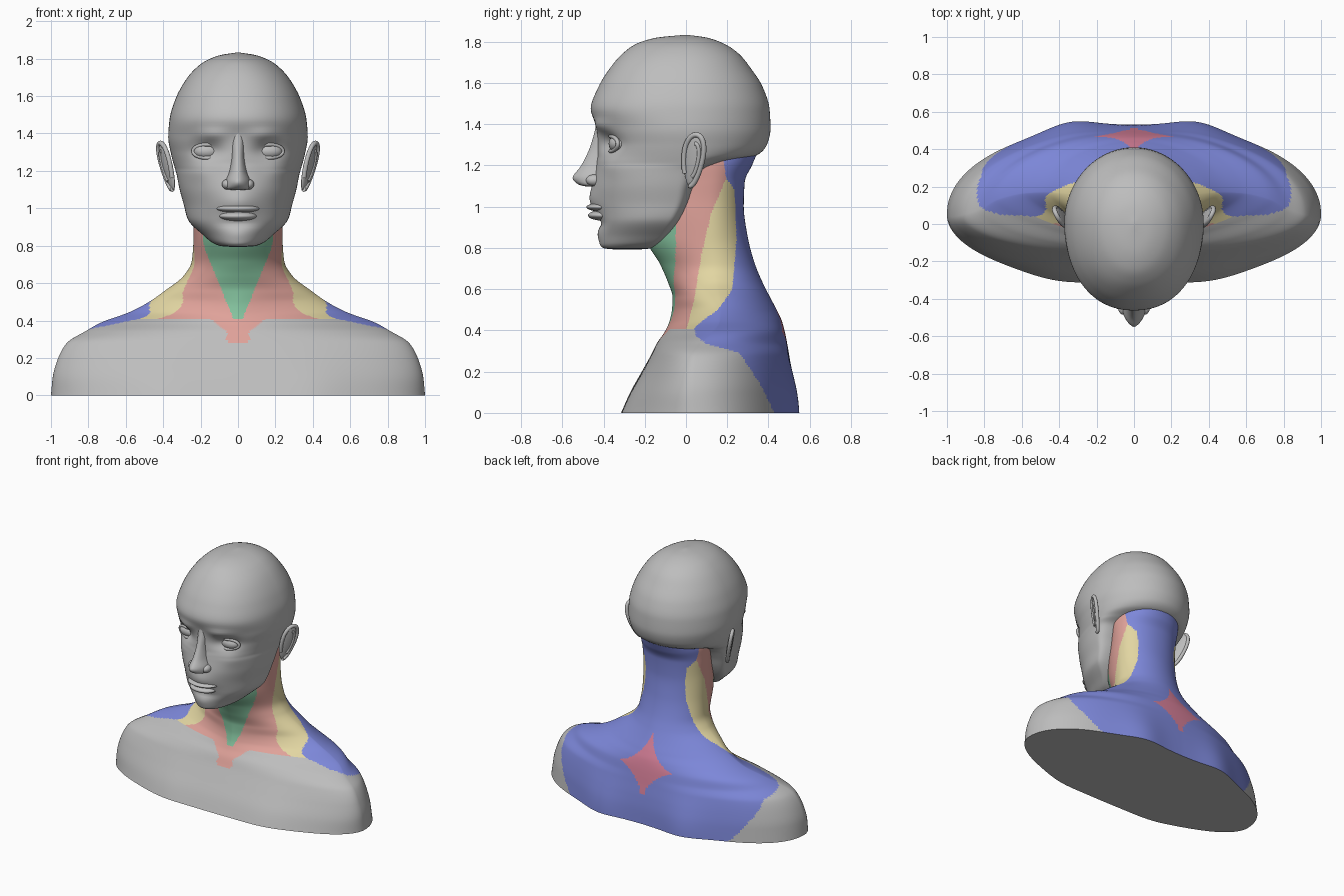
import bpy, bmesh, math
from mathutils import Vector

if "Cube" in bpy.data.objects:
    bpy.data.objects.remove(bpy.data.objects["Cube"])

PALETTE = {
    "grey": (0.51, 0.51, 0.51), "blue": (0.205, 0.245, 0.70), "yellow": (0.76, 0.67, 0.36),
    "salmon": (0.74, 0.36, 0.32), "green": (0.23, 0.54, 0.34), "red": (0.66, 0.21, 0.31)}
MATS = []
for n, c in PALETTE.items():
    m = bpy.data.materials.new(n)
    m.diffuse_color = (*c, 1)
    m.use_nodes = True
    m.node_tree.nodes["Principled BSDF"].inputs["Base Color"].default_value = m.diffuse_color
    MATS.append(m)
INDEX = {n: i for i, n in enumerate(PALETTE)}


def finish(ob, angle=50):
    bpy.ops.object.select_all(action='DESELECT')
    ob.select_set(True)
    bpy.context.view_layer.objects.active = ob
    bpy.ops.object.shade_smooth_by_angle(angle=math.radians(angle))


def add_object(name, bm, mats):
    bmesh.ops.recalc_face_normals(bm, faces=bm.faces)
    me = bpy.data.meshes.new(name)
    bm.to_mesh(me)
    bm.free()
    for m in mats:
        me.materials.append(m)
    ob = bpy.data.objects.new(name, me)
    bpy.context.collection.objects.link(ob)
    finish(ob)
    return ob


def smooth_rows(rows, steps):
    """Overshoot-free cubic interpolation between the given section rows."""
    def slopes(col):
        d = [b - a for a, b in zip(col, col[1:])]
        mid = [2 * a * b / (a + b) if a * b > 0 else 0 for a, b in zip(d, d[1:])]
        return [d[0]] + mid + [d[-1]]
    cols = [(c, slopes(c)) for c in zip(*rows)]
    out = []
    for i in range(len(rows) - 1):
        for k in range(steps):
            t = k / steps
            a, b = 2*t**3 - 3*t*t + 1, t**3 - 2*t*t + t
            c, d = 3*t*t - 2*t**3, t**3 - t*t
            out.append([a*v[i] + b*s[i] + c*v[i+1] + d*s[i+1] for v, s in cols])
    return out + [list(rows[-1])]


def loft(name, rows, steps, cols, bumps=(), rule=None):
    """Rows: z, half width, y of widest point, front y, back y, front and back roundness."""
    bm = bmesh.new()
    rings = []
    for z, w, yc, yf, yb, nf, nb in smooth_rows(rows, steps):
        ring = []
        for k in range(cols):
            t = 2 * math.pi * k / cols
            c, s = math.cos(t), math.sin(t)
            n, depth = (nf, yc - yf) if s < 0 else (nb, yb - yc)
            x = math.copysign(abs(c) ** (2 / n), c) * w
            y = yc + math.copysign(abs(s) ** (2 / n), s) * depth
            for bx, bz, sx, sz, dy, side in bumps:
                if s * side > 0:
                    g = ((abs(x) - bx) / sx) ** 2 + ((z - bz) / sz) ** 2
                    y += dy * math.exp(-g) * min(1, 2 * abs(s))
            ring.append(bm.verts.new((x, y, z)))
        rings.append(ring)
    for a, b in zip(rings, rings[1:]):
        for k in range(cols):
            j = (k + 1) % cols
            bm.faces.new((a[k], a[j], b[j], b[k]))
    bm.faces.new(rings[0])
    bm.faces.new(rings[-1])
    if rule:
        for f in bm.faces:
            f.material_index = INDEX[rule(f.calc_center_median())]
    return add_object(name, bm, MATS if rule else MATS[:1])


def blob(name, loc, scale, shape=None):
    bm = bmesh.new()
    bmesh.ops.create_uvsphere(bm, u_segments=32, v_segments=20, radius=1)
    for v in bm.verts:
        p = shape(v.co) if shape else Vector(a * b for a, b in zip(v.co, scale))
        v.co = p + Vector(loc)
    return add_object(name, bm, MATS[:1])


def tube(name, pts, radius, closed=False):
    cu = bpy.data.curves.new(name, 'CURVE')
    cu.dimensions = '3D'
    cu.bevel_depth, cu.bevel_resolution = radius, 3
    sp = cu.splines.new('POLY')
    sp.points.add(len(pts) - 1)
    for q, p in zip(sp.points, pts):
        q.co = (*p, 1)
    sp.use_cyclic_u = closed
    cu.use_fill_caps = True
    cu.materials.append(MATS[0])
    ob = bpy.data.objects.new(name, cu)
    bpy.context.collection.objects.link(ob)
    bpy.ops.object.select_all(action='DESELECT')
    ob.select_set(True)
    bpy.context.view_layer.objects.active = ob
    bpy.ops.object.convert(target='MESH')
    finish(bpy.context.view_layer.objects.active)


def lookup(table, z):
    for (z0, y0), (z1, y1) in zip(table, table[1:]):
        if z <= z1:
            return y0 + (y1 - y0) * max(0, z - z0) / (z1 - z0)
    return table[-1][1]


# Muscle boundaries as y against height
BACK_EDGE = [(0, .43), (.14, .36), (.29, .26), (.335, .10), (.37, .05), (.41, .04), (.44, .07),
             (.47, .112), (.50, .155), (.60, .225), (.84, .245), (1.08, .235), (1.14, .195), (1.3, .17)]
SIDE_EDGE = [(.40, .0), (.55, .04), (.745, .07), (.96, .12), (1.14, .195), (1.3, .17)]


def muscle(p):
    x, y, z = abs(p.x), p.y, p.z
    if z < .001:
        return "grey"
    if y > .3 and (x / .235) ** .62 + (abs(z - .395) / .24) ** .62 < 1:
        return "red"
    if y > lookup(BACK_EDGE, z):
        return "blue"
    if z < .41:
        return "salmon" if z > .28 and y < 0 and x < .06 + max(0, z - .34) * 1.3 else "grey"
    if y < -.05 and x < .025 + (z - .41) * .41:
        return "green"
    return "salmon" if y < lookup(SIDE_EDGE, z) else "yellow"


# Shoulders and neck
BODY = [
    (0.00, 1.00, .05, -.315, .530, 2.0, 2.1), (0.10, .99, .04, -.270, .525, 2.0, 2.1),
    (0.19, .965, .04, -.220, .515, 2.0, 2.1), (0.28, .915, .05, -.170, .500, 2.0, 2.1),
    (0.34, .82, .08, -.140, .490, 1.8, 2.0), (0.39, .73, .13, -.105, .480, 1.5, 2.0),
    (0.445, .58, .165, -.080, .465, 1.35, 1.9), (0.50, .475, .17, -.068, .440, 1.4, 1.8),
    (0.56, .39, .165, -.065, .408, 1.6, 1.8), (0.64, .29, .15, -.090, .368, 1.75, 1.9),
    (0.72, .247, .14, -.125, .335, 1.75, 2.0), (0.85, .238, .12, -.190, .300, 1.8, 2.0),
    (1.00, .238, .11, -.150, .280, 2.0, 2.1), (1.12, .245, .11, -.10, .285, 2.0, 2.1),
    (1.20, .25, .10, -.08, .320, 2.0, 2.1), (1.26, .24, .10, -.08, .345, 2.0, 2.1)]
loft("shoulders_and_neck", BODY, 9, 320,
     [(.34, 0, .17, .25, .04, 1), (.42, 0, .2, .2, -.02, -1)], muscle)

# Head with soft facial modelling
HEAD = [
    (0.793, .03, -.29, -.35, -.22, 2, 2), (0.798, .09, -.25, -.395, -.17, 2, 2),
    (0.815, .135, -.19, -.415, -.13, 2, 2.2), (0.86, .19, -.13, -.42, -.08, 2, 2.6),
    (0.94, .268, -.09, -.425, -.02, 2, 3), (1.02, .29, -.06, -.44, .02, 2, 3),
    (1.10, .312, -.05, -.45, .05, 2, 3), (1.18, .328, -.03, -.44, .11, 2, 2.6),
    (1.215, .338, 0, -.435, .21, 2, 2.2), (1.25, .348, 0, -.43, .345, 2, 2),
    (1.30, .36, 0, -.43, .392, 2, 2), (1.38, .373, 0, -.432, .41, 2.1, 2),
    (1.475, .366, 0, -.462, .405, 2.2, 2), (1.58, .336, 0, -.425, .372, 2.2, 2),
    (1.67, .29, 0, -.37, .315, 2.2, 2), (1.74, .235, 0, -.31, .258, 2.1, 2),
    (1.79, .17, 0, -.24, .185, 2, 2), (1.82, .09, 0, -.14, .10, 2, 2),
    (1.833, .005, 0, -.01, .01, 2, 2)]
FACE = [
    (.16, 1.31, .075, .045, .04, -1), (.14, 1.395, .09, .03, -.02, -1),
    (.22, 1.20, .07, .06, -.018, -1), (0, 1.03, .10, .06, -.025, -1),
    (0, .92, .09, .022, .014, -1), (0, .86, .07, .035, -.008, -1)]
loft("head", HEAD, 6, 128, FACE)

# Nose
NOSE = [
    (1.097, .03, -.45, -.48, -.40, 2, 2), (1.105, .06, -.45, -.515, -.38, 2, 2),
    (1.14, .066, -.44, -.55, -.38, 1.6, 2), (1.20, .046, -.42, -.508, -.38, 1.8, 2),
    (1.29, .034, -.40, -.465, -.37, 2, 2), (1.38, .034, -.40, -.440, -.37, 2, 2),
    (1.42, .03, -.40, -.435, -.37, 2, 2)]
loft("nose", NOSE, 5, 32)

# Lips
blob("upper_lip", (0, -.405, .998), (.115, .078, .022))
blob("lower_lip", (0, -.400, .958), (.10, .075, .026))

for side, tag in ((-1, "left"), (1, "right")):
    # Nostril wing
    blob(tag + "_nostril", (side * .056, -.445, 1.128), (.03, .04, .028))

    # Eyeball and eyelids
    blob(tag + "_eye", (side * .163, -.325, 1.305), (.075, .05, .045))
    lid = []
    for k in range(32):
        a = 2 * math.pi * k / 32
        dx = .078 * math.cos(a)
        lid.append((side * (.163 + dx), -.366 + .35 * max(0, dx) + .1 * abs(dx),
                    1.305 + .036 * math.sin(a)))
    tube(tag + "_eyelids", lid, .01, True)

    # Ear plate flaring up and back, with a raised rim and inner fold
    def ear_point(y, z, out=0.0, side=side):
        wide = .05 + .016 * z
        yy = .035 + wide * y + .015 * z
        return Vector((side * (.378 + .026 * z + .5 * (yy - .035) + out), yy, 1.225 + .135 * z))

    blob(tag + "_ear", (0, 0, 0), None, lambda c: ear_point(c.y * .95, c.z * .95, c.x * side * .018))
    arc = [math.radians(-100 + 10 * k) for k in range(32)]
    tube(tag + "_ear_rim", [ear_point(.9 * math.cos(a), .92 * math.sin(a), .006) for a in arc], .013)
    arc = [math.radians(-80 + 10 * k) for k in range(18)]
    tube(tag + "_ear_fold", [ear_point(.5 * math.cos(a), .6 * math.sin(a), .012) for a in arc], .01)
